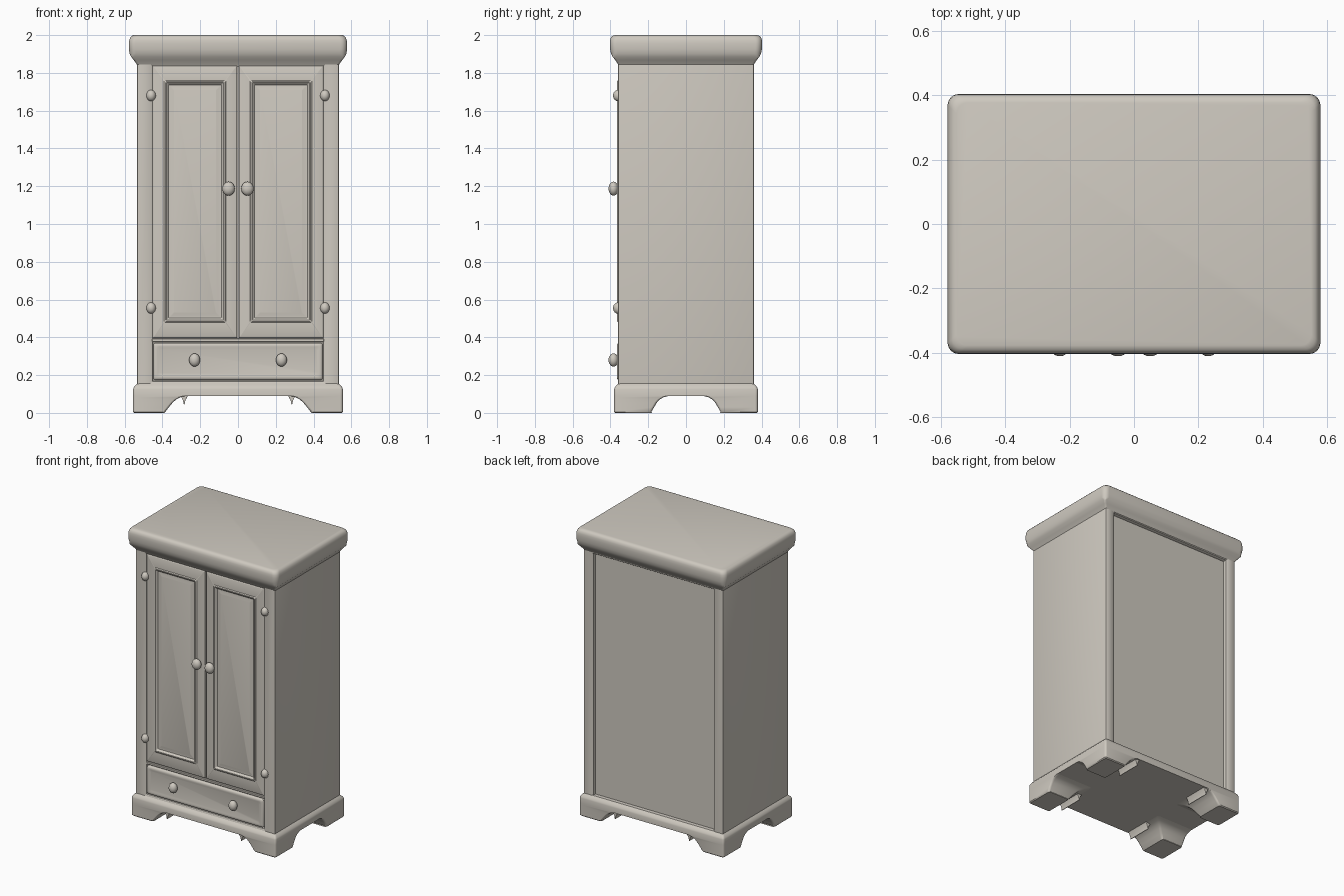
import bpy, bmesh, math

paint = bpy.data.materials.new("warm grey paint")
paint.diffuse_color = (0.62, 0.585, 0.525, 1)


def finish(name, bm, angle=35):
    bmesh.ops.recalc_face_normals(bm, faces=bm.faces)
    me = bpy.data.meshes.new(name)
    bm.to_mesh(me)
    bm.free()
    me.materials.append(paint)
    for p in me.polygons:
        p.use_smooth = True
    me.set_sharp_from_angle(angle=math.radians(angle))
    ob = bpy.data.objects.new(name, me)
    bpy.context.collection.objects.link(ob)
    return ob


def loft(name, rings, axis="z", n=4, angle=35):
    """Skin rounded rectangles (a0, a1, b0, b1, height, corner radius) along an axis."""
    bm = bmesh.new()
    loops = []
    for a0, a1, b0, b1, h, r in rings:
        a0, a1 = sorted((a0, a1))
        b0, b1 = sorted((b0, b1))
        loop = []
        centres = ((a1 - r, b1 - r), (a0 + r, b1 - r), (a0 + r, b0 + r), (a1 - r, b0 + r))
        for k, (ca, cb) in enumerate(centres):
            for i in range(n + 1):
                t = math.pi / 2 * (k + i / n)
                a, b = ca + r * math.cos(t), cb + r * math.sin(t)
                loop.append(bm.verts.new((a, b, h) if axis == "z" else (a, h, b)))
        loops.append(loop)
    m = len(loops[0])
    for lo, hi in zip(loops, loops[1:]):
        for i in range(m):
            j = (i + 1) % m
            bm.faces.new((lo[i], lo[j], hi[j], hi[i]))
    bm.faces.new(loops[0])
    bm.faces.new(loops[-1])
    return finish(name, bm, angle)


def knob(name, x, z, tip, rx, rz):
    """Egg-shaped knob on a short neck, its tip at y = tip."""
    depth = 0.026
    bm = bmesh.new()
    bmesh.ops.create_uvsphere(bm, u_segments=20, v_segments=12, radius=1)
    for v in bm.verts:
        v.co = (x + v.co.x * rx, tip + depth + v.co.y * depth, z + v.co.z * rz)
    finish(name, bm, 80)
    s = rx * 0.55
    loft(name + "_neck", [(x - s, x + s, z - s, z + s, y, s * 0.98) for y in (-0.34, tip + depth)], "y")


# Carcass: front frame recess and back panel recess in one skin
def side(inset, y, r=0.003):
    return (-0.535 + inset, 0.535 - inset, 0.11, 1.89, y, r)

loft("carcass", [
    (-0.45, 0.45, 0.17, 1.84, -0.342, 0.003),
    (-0.453, 0.453, 0.167, 1.843, -0.356, 0.003),
    (-0.458, 0.458, 0.162, 1.848, -0.36, 0.003),
    side(0.008, -0.36), side(0.002, -0.357), side(0, -0.351),
    side(0, 0.351), side(0.002, 0.357), side(0.008, 0.36),
    (-0.472, 0.472, 0.14, 1.84, 0.36, 0.003),
    (-0.464, 0.464, 0.145, 1.835, 0.354, 0.003),
    (-0.462, 0.462, 0.147, 1.833, 0.332, 0.003)], "y")

# Cornice with cove underneath and rounded top
cornice = [(0.53, 0.355, 1.835), (0.538, 0.362, 1.848), (0.552, 0.375, 1.868), (0.566, 0.388, 1.885),
           (0.574, 0.397, 1.902), (0.578, 0.402, 1.925), (0.578, 0.403, 1.955), (0.576, 0.402, 1.972),
           (0.571, 0.398, 1.987), (0.562, 0.389, 1.996), (0.55, 0.377, 2.0)]
loft("cornice", [(-x, x, -y, y, z, 0.035 if z > 1.89 else 0.012) for x, y, z in cornice], n=6)

# Plinth band
plinth = [(0.555, 0.38, 0.09), (0.555, 0.38, 0.125), (0.552, 0.377, 0.135),
          (0.543, 0.368, 0.147), (0.534, 0.359, 0.156)]
loft("plinth", [(-x, x, -y, y, z, 0.014) for x, y, z in plinth])

# Bracket feet, curving into the plinth, with a small hanging fin beside each
foot = [(0.39, 0.18, 0.0, 0.006), (0.384, 0.183, 0.006, 0), (0.366, 0.169, 0.03, 0), (0.345, 0.154, 0.055, 0),
        (0.326, 0.138, 0.072, 0), (0.304, 0.118, 0.083, 0), (0.275, 0.09, 0.09, 0)]
for sx, sn in ((-1, "left"), (1, "right")):
    for sy, fn in ((-1, "front"), (1, "back")):
        loft(f"{fn}_{sn}_foot",
             [(sx * x, sx * (0.555 - e), sy * y, sy * (0.38 - e), z, 0.014) for x, y, z, e in foot])
        loft(f"{fn}_{sn}_fin",
             [(sx * (0.285 - w), sx * (0.285 + w), sy * 0.2, sy * 0.372, z, 0.0015)
              for w, z in ((0.002, 0.045), (0.006, 0.065), (0.02, 0.092))])

# Panelled doors, hinges and door knobs
for s, sn in ((-1, "left"), (1, "right")):
    def door_ring(i, y, o=None):
        if o is None:
            return (s * (0.004 + i), s * (0.452 - i), 0.397 + i, 1.838 - i, y, 0.003)
        return (s * (0.07 + o), s * (0.385 - o), 0.485 + o, 1.755 - o, y, 0.004)
    loft(f"{sn}_door", [
        door_ring(0, -0.335), door_ring(0, -0.354), door_ring(0.003, -0.358), door_ring(0.008, -0.36),
        door_ring(0, -0.36, -0.006), door_ring(0, -0.365, 0.0), door_ring(0, -0.365, 0.006),
        door_ring(0, -0.358, 0.013), door_ring(0, -0.352, 0.018), door_ring(0, -0.352, 0.03),
        door_ring(0, -0.356, 0.045)], "y")
    knob(f"{sn}_door_knob", s * 0.05, 1.187, -0.41, 0.033, 0.037)
    knob(f"{sn}_drawer_knob", s * 0.23, 0.28, -0.41, 0.029, 0.035)
    for z, hn in ((1.68, "upper"), (0.555, "lower")):
        knob(f"{sn}_{hn}_hinge", s * 0.46, z, -0.386, 0.025, 0.03)

# Rail between doors and drawer
loft("middle_rail", [(-0.455, 0.455, 0.376, 0.393, -0.335, 0.003), (-0.455, 0.455, 0.376, 0.393, -0.356, 0.003),
                     (-0.452, 0.452, 0.379, 0.39, -0.359, 0.003)], "y")

# Drawer front with softened edge
loft("drawer", [(-0.448 + i, 0.448 - i, 0.174 + i, 0.371 - i, y, 0.012)
                for i, y in ((0, -0.335), (0, -0.357), (0.003, -0.362), (0.01, -0.366), (0.02, -0.366), (0.03, -0.363))], "y")
